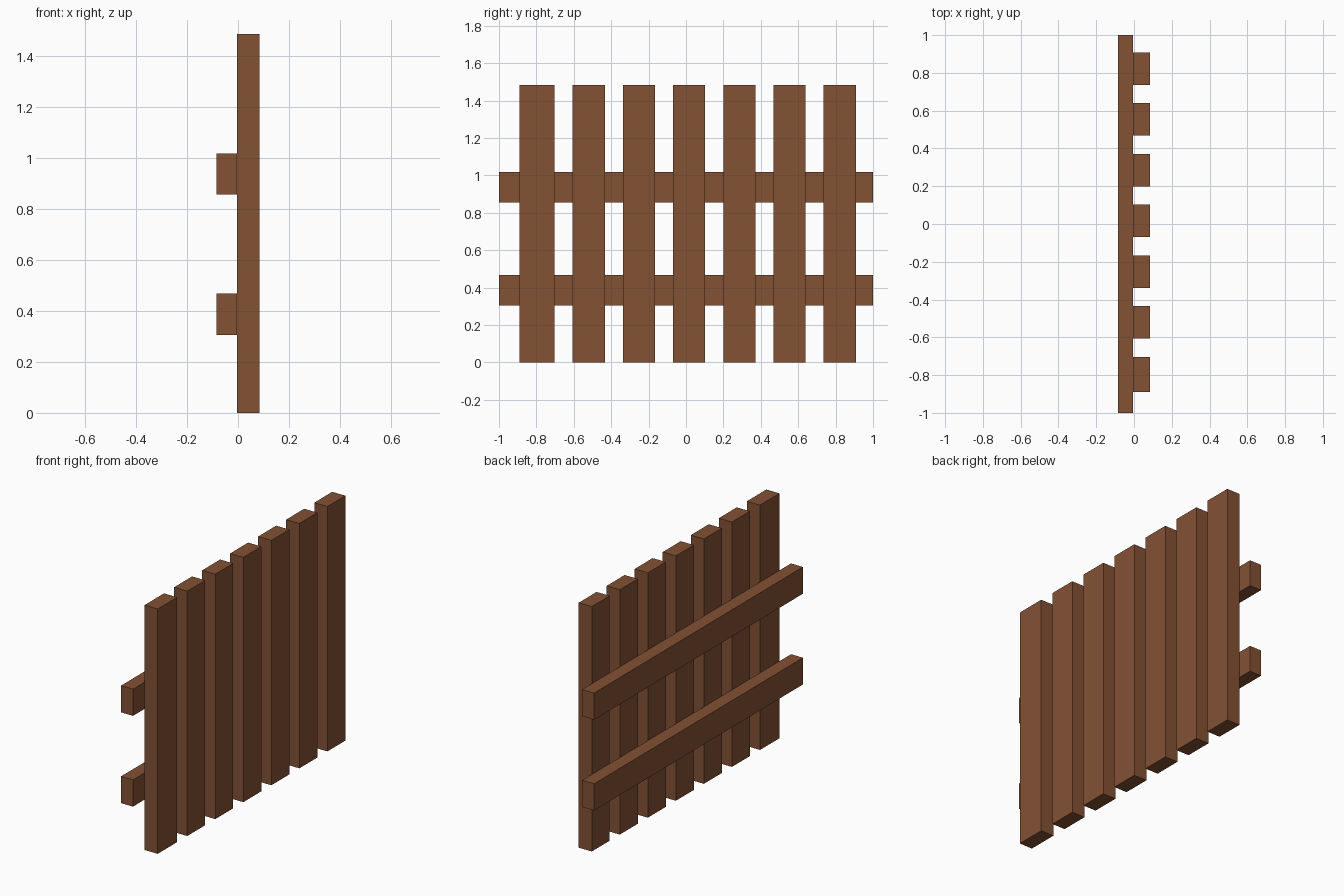
import bpy

if "Cube" in bpy.data.objects:
    bpy.data.objects.remove(bpy.data.objects["Cube"])

wood = bpy.data.materials.new("brown_wood")
wood.diffuse_color = (0.227, 0.082, 0.034, 1.0)
wood.use_nodes = True
wood.node_tree.nodes["Principled BSDF"].inputs["Base Color"].default_value = wood.diffuse_color


def box(name, x, y, z):
    """Axis-aligned box from (min, max) ranges."""
    bpy.ops.mesh.primitive_cube_add(size=1, location=[(a + b) / 2 for a, b in (x, y, z)])
    ob = bpy.context.object
    ob.name = name
    ob.scale = [b - a for a, b in (x, y, z)]
    bpy.ops.object.transform_apply(location=False, rotation=False, scale=True)
    ob.data.materials.append(wood)
    return ob


SEAM = -0.004    # plane where rails meet pickets
DEPTH = 0.084
HEIGHT = 1.484

# Horizontal rails
for name, z0 in (("lower_rail", 0.305), ("upper_rail", 0.855)):
    box(name, (-DEPTH, SEAM), (-1.0, 1.0), (z0, z0 + 0.162))

# Vertical pickets, the first one slightly wider
box("picket_1", (SEAM, DEPTH), (-0.889, -0.703), (0, HEIGHT))
for i in range(6):
    y0 = -0.606 + i * 0.2684
    box(f"picket_{i + 2}", (SEAM, DEPTH), (y0, y0 + 0.172), (0, HEIGHT))
